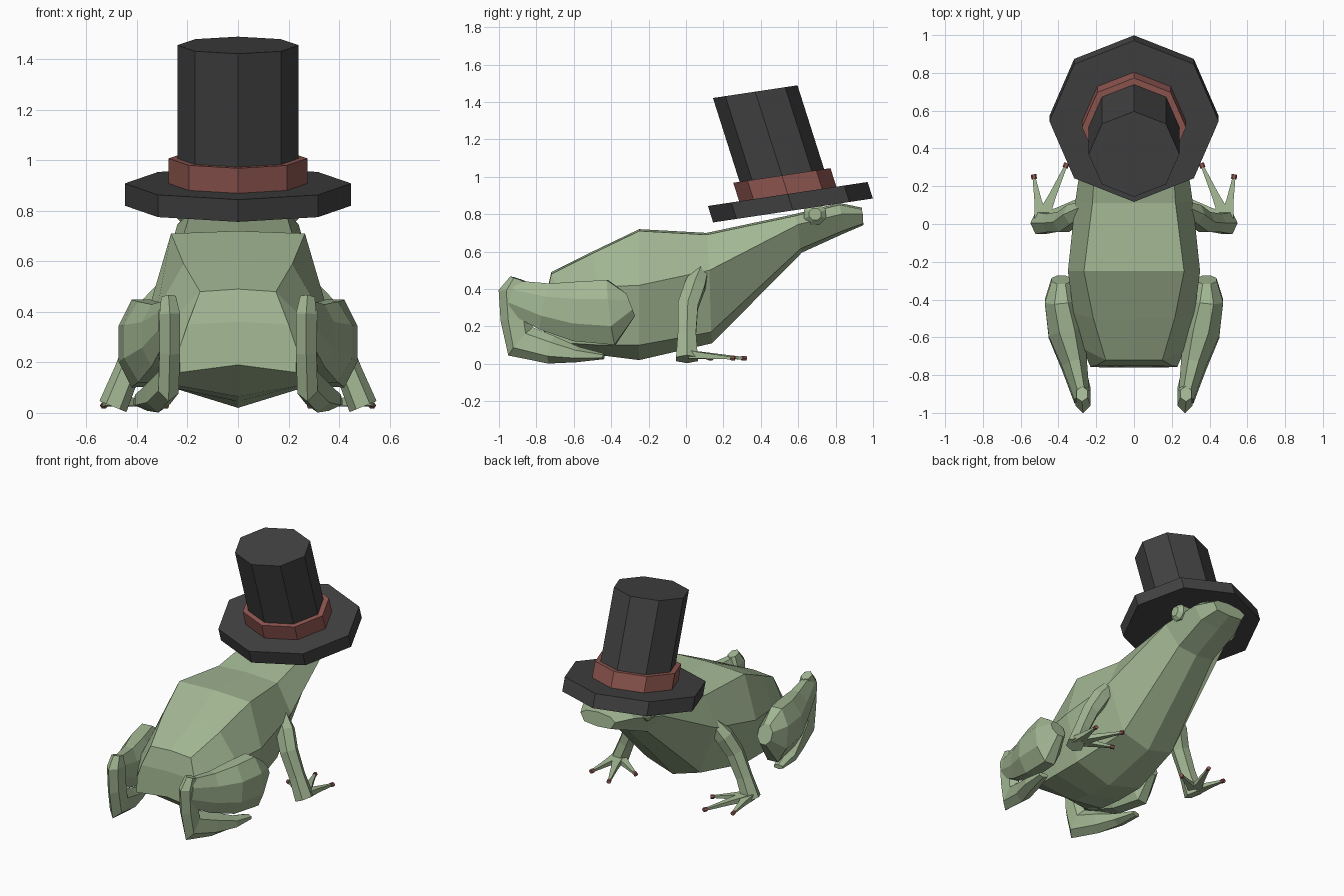
import bpy, bmesh, math
from mathutils import Vector


def material(name, rgb):
    m = bpy.data.materials.new(name)
    m.diffuse_color = (*rgb, 1)
    return m


GREEN = material("frog green", (0.36, 0.47, 0.29))
BLACK = material("hat charcoal", (0.055, 0.055, 0.055))
RED = material("dull red", (0.29, 0.10, 0.085))


def loft(name, rings, mat):
    """Skin a list of equal-length vertex rings, with closed ends."""
    bm = bmesh.new()
    rows = [[bm.verts.new(p) for p in r] for r in rings]
    n = len(rows[0])
    for a, b in zip(rows, rows[1:]):
        for i in range(n):
            j = (i + 1) % n
            bm.faces.new((a[i], a[j], b[j], b[i]))
    bm.faces.new(rows[0])
    bm.faces.new(rows[-1])
    bmesh.ops.recalc_face_normals(bm, faces=bm.faces)
    me = bpy.data.meshes.new(name)
    bm.to_mesh(me)
    bm.free()
    me.materials.append(mat)
    ob = bpy.data.objects.new(name, me)
    bpy.context.collection.objects.link(ob)
    return ob


def tube(name, path, ref, mat, n=6, side=1):
    """Path of (x, y, z, half size along ref, half size across)."""
    c = [Vector((p[0] * side, p[1], p[2])) for p in path]
    rings = []
    for k, p in enumerate(path):
        a, b = c[max(k - 1, 0)], c[min(k + 1, len(c) - 1)]
        t = (b - a).normalized()
        u = Vector(ref)
        u = (u - t * u.dot(t)).normalized()
        v = t.cross(u)
        ang = [2 * math.pi * (i + 0.5) / n for i in range(n)]
        rings.append([c[k] + u * p[3] * math.cos(w) * 1.12 + v * p[4] * math.sin(w) * 1.05 for w in ang])
    return loft(name, rings, mat)


# Body and head: y top, y bottom, z top, x top edge, side x z, low x z, z bottom
sections = [
    (-0.75, -0.76, 0.36, 0.20, 0.23, 0.26, 0.23, 0.16, 0.19),
    (-0.72, -0.60, 0.49, 0.15, 0.27, 0.36, 0.25, 0.11, 0.065),
    (-0.50, -0.45, 0.60, 0.215, 0.32, 0.41, 0.26, 0.10, 0.045),
    (-0.25, -0.25, 0.72, 0.265, 0.35, 0.42, 0.26, 0.10, 0.02),
    (0.11, 0.14, 0.70, 0.22, 0.31, 0.50, 0.20, 0.17, 0.11),
    (0.58, 0.62, 0.80, 0.19, 0.24, 0.745, 0.14, 0.615, 0.595),
    (0.82, 0.84, 0.86, 0.13, 0.19, 0.80, 0.14, 0.71, 0.695),
    (0.94, 0.95, 0.835, 0.09, 0.13, 0.80, 0.10, 0.75, 0.742),
]
rings = []
for yt, yb, zt, xt, xs, zs, xl, zl, zb in sections:
    ym, yl = (yt + yb) / 2, yt * 0.2 + yb * 0.8
    half = [(xt, yt, zt - 0.01), (xs, ym, zs), (xl, yl, zl)]
    rings.append([(0, yt, zt)] + half + [(0, yb, zb)] + [(-x, y, z) for x, y, z in half[::-1]])
loft("body", rings, GREEN)

for s, tag in ((1, "right"), (-1, "left")):
    # Hind leg: thigh from hip to knee
    tube("thigh_" + tag, [
        (0.385, -0.295, 0.315, 0.05, 0.065),
        (0.385, -0.40, 0.275, 0.085, 0.18),
        (0.355, -0.58, 0.28, 0.095, 0.165),
        (0.315, -0.75, 0.305, 0.065, 0.13),
        (0.275, -0.93, 0.36, 0.04, 0.09)], (1, 0, 0), GREEN, 8, s)
    # Hind leg: shin and long foot
    tube("shin_and_foot_" + tag, [
        (0.275, -0.90, 0.455, 0.03, 0.04),
        (0.27, -0.92, 0.39, 0.042, 0.078),
        (0.27, -0.91, 0.24, 0.042, 0.078),
        (0.275, -0.885, 0.12, 0.042, 0.095),
        (0.315, -0.72, 0.075, 0.05, 0.072),
        (0.36, -0.58, 0.05, 0.05, 0.04),
        (0.385, -0.44, 0.04, 0.03, 0.015)], (1, 0, 0), GREEN, 6, s)
    # Front leg
    tube("front_leg_" + tag, [
        (0.25, 0.09, 0.52, 0.035, 0.04),
        (0.32, 0.05, 0.42, 0.055, 0.06),
        (0.375, 0.01, 0.31, 0.056, 0.055),
        (0.44, 0.005, 0.16, 0.05, 0.05),
        (0.495, 0.005, 0.025, 0.06, 0.055)], (0, 1, 0), GREEN, 6, s)
    # Toes with red tips
    for k, (tx, ty) in enumerate(((0.53, 0.25), (0.36, 0.31), (0.29, 0.13))):
        start, tip = Vector((0.49, 0.02, 0.05)), Vector((tx, ty, 0.03))
        d = (tip - start).normalized()
        mid = start.lerp(tip, 0.45)
        tube(f"toe_{k}_{tag}", [
            (*start, 0.026, 0.05), (*mid, 0.018, 0.026), (*tip, 0.008, 0.01)],
            (0, 0, 1), GREEN, 4, s)
        tube(f"toe_tip_{k}_{tag}", [
            (*(tip - d * 0.012), 0.012, 0.014), (*(tip + d * 0.012), 0.012, 0.014)],
            (0, 0, 1), RED, 6, s)
    # Eye
    tube("eye_" + tag, [
        (0.14, 0.69, 0.80, 0.055, 0.06), (0.215, 0.69, 0.80, 0.055, 0.06),
        (0.24, 0.69, 0.80, 0.03, 0.033)], (0, 0, 1), GREEN, 8, s)


# Hat: octagonal stages, leaning and sloping up toward the snout
def stage(name, z0, z1, rx, ry, mat):
    rings = []
    for z in (z0, z1):
        cy = 0.572 - 0.318 * (z - 0.82)
        ring = []
        for i in range(8):
            a = i * math.pi / 4
            y = ry * math.cos(a)
            ring.append((rx * math.sin(a), cy + y, z + 0.15 * y))
        rings.append(ring)
    loft(name, rings, mat)


stage("hat_brim", 0.82, 0.908, 0.448, 0.427, BLACK)
stage("hat_band", 0.90, 1.007, 0.275, 0.26, RED)
stage("hat_crown", 0.90, 1.455, 0.24, 0.226, BLACK)
